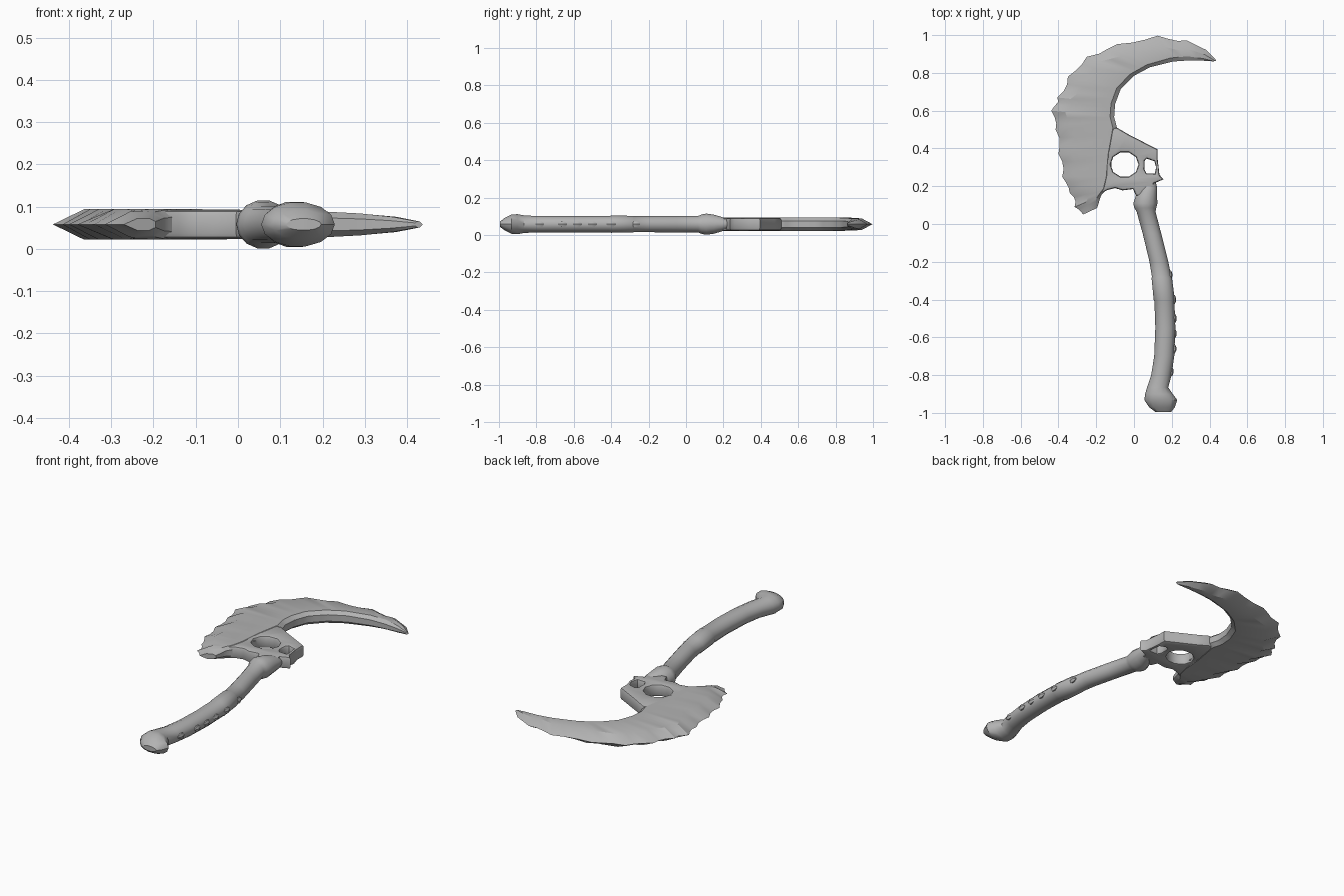
import bpy, bmesh, math, random
from mathutils import Vector

if "Cube" in bpy.data.objects:
    bpy.data.objects.remove(bpy.data.objects["Cube"])

random.seed(4)
ZC = 0.058  # mid-plane height

grey = bpy.data.materials.new("bone_grey")
grey.diffuse_color = (0.45, 0.45, 0.45, 1)
grey.use_nodes = True
grey.node_tree.nodes["Principled BSDF"].inputs["Base Color"].default_value = grey.diffuse_color


def finish(ob, angle=35):
    ob.data.materials.clear()
    ob.data.materials.append(grey)
    bpy.ops.object.select_all(action='DESELECT')
    ob.select_set(True)
    bpy.context.view_layer.objects.active = ob
    bpy.ops.object.shade_smooth_by_angle(angle=math.radians(angle))


def loft(name, rings, angle=35):
    """Skin a list of equal-length closed rings and cap both ends."""
    bm = bmesh.new()
    vs = [[bm.verts.new(p) for p in r] for r in rings]
    n = len(vs[0])
    for a, b in zip(vs, vs[1:]):
        for i in range(n):
            j = (i + 1) % n
            bm.faces.new((a[i], a[j], b[j], b[i]))
    bm.faces.new(vs[0])
    bm.faces.new(vs[-1])
    bmesh.ops.recalc_face_normals(bm, faces=bm.faces)
    me = bpy.data.meshes.new(name)
    bm.to_mesh(me)
    bm.free()
    ob = bpy.data.objects.new(name, me)
    bpy.context.collection.objects.link(ob)
    finish(ob, angle)
    return ob


# Blade: cutting-edge point, inner-edge point, half thickness
stations = [
    (-.270, .050, -.195, .085, .014), (-.315, .090, -.175, .150, .030),
    (-.340, .165, -.140, .190, .036), (-.380, .250, -.125, .250, .036),
    (-.400, .370, -.115, .370, .036), (-.415, .500, -.090, .510, .036),
    (-.438, .600, -.105, .565, .036), (-.405, .670, -.100, .635, .036),
    (-.350, .780, -.070, .715, .036), (-.250, .885, .000, .785, .035),
    (-.090, .952, .085, .830, .034), (.125, .997, .205, .860, .031),
    (.280, .972, .290, .866, .026), (.385, .920, .360, .865, .018),
    (.437, .865, .420, .861, .007)]


def blade_ring(s, chip):
    o, i, h = Vector((s[0], s[1], ZC)), Vector((s[2], s[3], ZC)), s[4]
    d = i - o
    length = d.length
    d.normalize()
    o = o + d * chip
    bev = o + d * min(.075 + random.uniform(-.012, .012), .42 * length)
    j = i - d * min(.022, .2 * length)
    up = Vector((0, 0, h))
    return [o, bev + up, j + up, i + up * .5, i - up * .5, j - up, bev - up]


rings = []
for k, (a, b) in enumerate(zip(stations, stations[1:])):
    steps = 3 if k < 12 else 2
    for t in range(steps):
        f = t / steps
        s = [p + (q - p) * f for p, q in zip(a, b)]
        # nicks along the cutting edge
        chip = random.uniform(.004, .016) if t and k < 12 else 0
        rings.append(blade_ring(s, chip))
rings.append(blade_ring(stations[-1], 0))
loft("blade", rings, 30)

# Pierced guard joining blade to handle
outline = [(-.20, .50), (-.09, .51), (-.03, .475), (.125, .395), (.125, .345),
           (.135, .260), (.156, .236), (.105, .215), (.112, .15), (.01, .15),
           (-.005, .185), (-.06, .178), (-.10, .19), (-.14, .18), (-.18, .16),
           (-.22, .25)]
round_hole = [(-.05 + .074 * math.cos(math.tau * i / 10),
               .315 + .067 * math.sin(math.tau * i / 10)) for i in range(10)]
small_hole = [(.057, .335), (.068, .346), (.108, .332), (.117, .300),
              (.110, .267), (.066, .268), (.055, .290)]
cu = bpy.data.curves.new("guard", 'CURVE')
cu.dimensions = '2D'
cu.fill_mode = 'BOTH'
cu.extrude = .021
cu.bevel_depth = .013
cu.bevel_resolution = 1
cu.offset = -.013
for pts in (outline, round_hole[::-1], small_hole):
    sp = cu.splines.new('POLY')
    sp.points.add(len(pts) - 1)
    for p, (x, y) in zip(sp.points, pts):
        p.co = (x, y, 0, 1)
    sp.use_cyclic_u = True
guard = bpy.data.objects.new("guard", cu)
guard.location.z = ZC
bpy.context.collection.objects.link(guard)
guard.select_set(True)
bpy.context.view_layer.objects.active = guard
bpy.ops.object.select_all(action='DESELECT')
guard.select_set(True)
bpy.ops.object.convert(target='MESH')
guard = bpy.context.object
bm = bmesh.new()
bm.from_mesh(guard.data)
bmesh.ops.remove_doubles(bm, verts=bm.verts, dist=.0002)
bmesh.ops.recalc_face_normals(bm, faces=bm.faces)
bm.to_mesh(guard.data)
bm.free()
finish(guard, 40)

# Handle with collar and knob: y, centre x, half width, half height
grip = [(.225, .085, .030, .025), (.190, .078, .045, .040),
        (.150, .066, .056, .052), (.110, .060, .064, .058),
        (.085, .060, .058, .054), (.065, .064, .050, .045),
        (-.05, .095, .049, .045), (-.20, .132, .050, .044),
        (-.28, .146, .051, .044), (-.285, .147, .054, .046),
        (-.40, .160, .056, .047), (-.41, .161, .053, .045),
        (-.55, .166, .053, .045), (-.70, .160, .053, .045),
        (-.80, .145, .054, .045), (-.865, .125, .056, .048),
        (-.900, .132, .073, .055), (-.932, .142, .087, .053),
        (-.970, .148, .068, .034), (-.995, .155, .042, .014)]
N = 14
loft("handle", [[(cx + rx * math.cos(math.tau * i / N), y,
                  ZC + rz * math.sin(math.tau * i / N)) for i in range(N)]
                for y, cx, rx, rz in grip], 40)

# Small worn ridges along the outer side of the grip
for y, x in ((-.27, .192), (-.40, .212), (-.50, .215), (-.58, .215),
             (-.66, .213), (-.78, .199)):
    loft("grip_ridge", [[(x + r * math.cos(math.tau * i / 6), y + dy,
                          ZC + 1.6 * r * math.sin(math.tau * i / 6))
                         for i in range(6)]
                        for dy, r in ((-.025, .003), (-.008, .011),
                                      (.008, .011), (.025, .003))])
